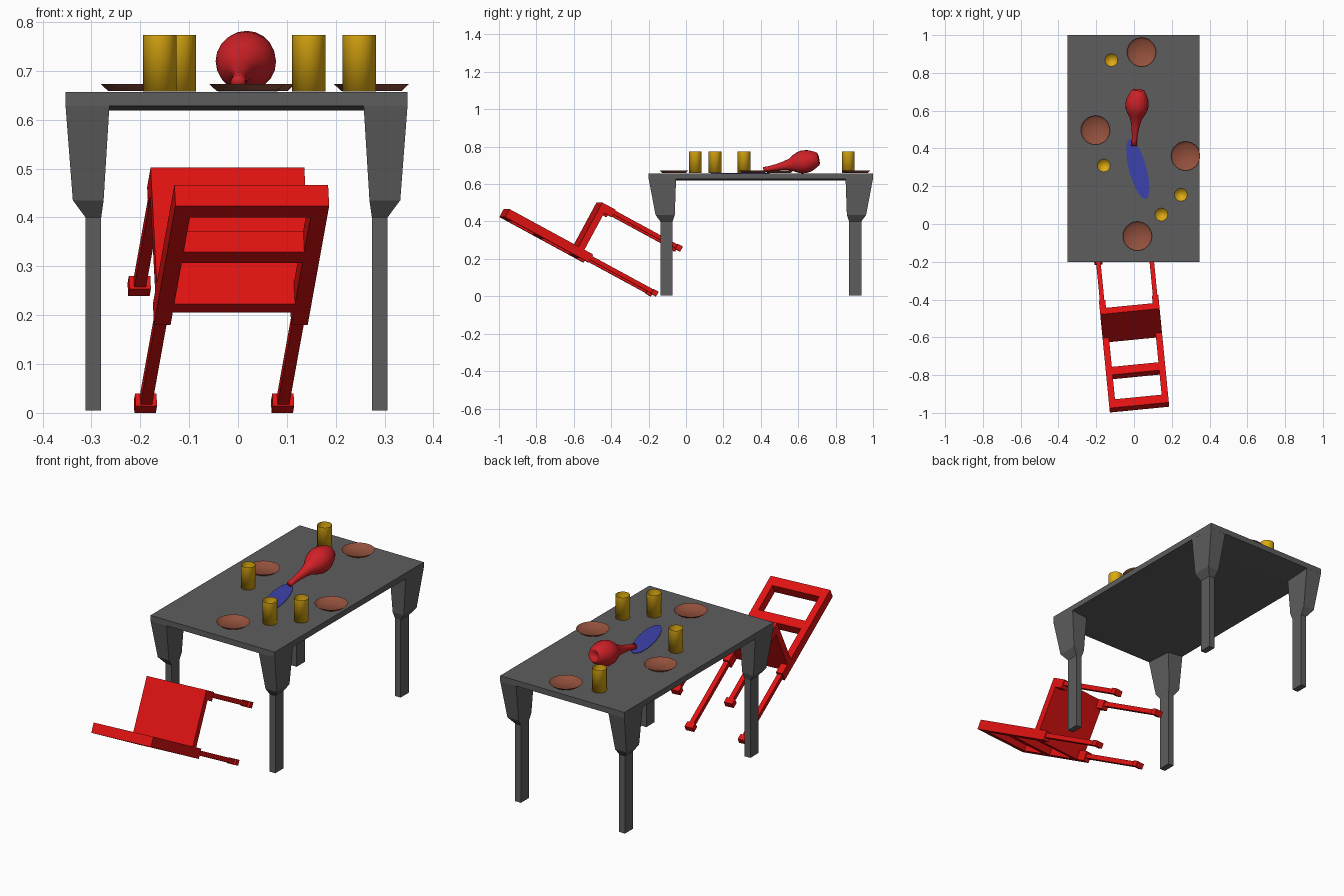
import bpy, bmesh, math
from mathutils import Matrix, Vector

if "Cube" in bpy.data.objects:
    bpy.data.objects.remove(bpy.data.objects["Cube"])


def material(name, rgb):
    m = bpy.data.materials.new(name)
    m.diffuse_color = (*rgb, 1)
    m.use_nodes = True
    m.node_tree.nodes["Principled BSDF"].inputs["Base Color"].default_value = m.diffuse_color
    return m


GREY = material("dark grey", (0.11, 0.11, 0.11))
RED = material("chair red", (0.75, 0.006, 0.006))
VASE = material("vase red", (0.62, 0.015, 0.02))
YELLOW = material("amber yellow", (0.72, 0.40, 0.006))
BROWN = material("clay brown", (0.29, 0.08, 0.045))
BLUE = material("water blue", (0.045, 0.055, 0.42))


def finish(name, bm, mat, matrix=Matrix(), smooth=False):
    bmesh.ops.recalc_face_normals(bm, faces=bm.faces)
    me = bpy.data.meshes.new(name)
    for f in bm.faces:
        f.smooth = smooth
    bm.to_mesh(me)
    bm.free()
    me.materials.append(mat)
    ob = bpy.data.objects.new(name, me)
    ob.matrix_world = matrix
    bpy.context.collection.objects.link(ob)
    return ob


def loft(name, rings, mat, matrix=Matrix(), cap=(True, True), smooth=False):
    """Skin a list of equal-length point rings."""
    bm = bmesh.new()
    vs = [[bm.verts.new(p) for p in r] for r in rings]
    n = len(vs[0])
    for a, b in zip(vs, vs[1:]):
        for i in range(n):
            j = (i + 1) % n
            bm.faces.new((a[i], a[j], b[j], b[i]))
    if cap[0]:
        bm.faces.new(vs[0][::-1])
    if cap[1]:
        bm.faces.new(vs[-1])
    return finish(name, bm, mat, matrix, smooth)


def rect(x0, x1, y0, y1, z):
    return [(x0, y0, z), (x1, y0, z), (x1, y1, z), (x0, y1, z)]


def box(name, x, y, z, mat, matrix=Matrix()):
    return loft(name, [rect(*x, *y, z[0]), rect(*x, *y, z[1])], mat, matrix)


def circle(r, z, n):
    return [(r * math.cos(2 * math.pi * i / n), r * math.sin(2 * math.pi * i / n), z)
            for i in range(n)]


TOP = 0.657

# Table: slab with a slightly dropped underside, four stepped legs
table = Matrix.Translation((-0.003, 0.4, 0))
loft("table_top", [rect(-.26, .26, -.453, .453, .619), rect(-.35, .35, -.6, .6, .628),
                   rect(-.35, .35, -.6, .6, TOP)], GREY, table)
LEG = [(.005, .277, .309, .472, .537), (.40, .277, .309, .472, .537),
       (.435, .272, .335, .460, .563), (.63, .260, .350, .453, .600)]
for sx in (-1, 1):
    for sy in (-1, 1):
        loft("table_leg", [rect(sx * a, sx * b, sy * c, sy * d, z) for z, a, b, c, d in LEG],
             GREY, table)

# Drinking glasses: open cups
for x, y in ((-.12, .868), (-.16, .31), (.248, .155), (.145, .05)):
    loft("glass", [circle(.034, 0.001, 20), circle(.034, .116, 20)], YELLOW,
         Matrix.Translation((x, y, TOP)), (True, False), True)

# Plates: shallow flared dishes
for x, y in ((.04, .91), (-.204, .497), (.273, .36), (.018, -.064)):
    loft("plate", [circle(.062, 0.002, 28), circle(.077, .016, 28)], BROWN,
         Matrix.Translation((x, y, TOP)), (True, False), True)

# Vase lying on its side, neck towards the front
tip, base = Vector((0, .415, .676)), Vector((.022, .71, .735))
axis = base - tip
profile = [(0, .015), (.03, .014), (.07, .017), (.11, .023), (.145, .032), (.17, .047),
           (.195, .058), (.22, .062), (.25, .058), (.28, .045), (.298, .034),
           (.302, .026), (.288, .016)]
loft("vase", [circle(r, t, 20) for t, r in profile], VASE,
     Matrix.Translation(tip) @ axis.to_track_quat('Z', 'Y').to_matrix().to_4x4(),
     smooth=True)

# Spilled water
loft("spill", [[(x * .046, y * .163, z) for x, y, z in circle(1, h, 32)] for h in (0.0005, .003)],
     BLUE, Matrix.Translation((.02, .29, TOP)) @ Matrix.Rotation(math.radians(15), 4, 'Z'))

# Chair: built upright (x width, y forward, z up), then tipped back
chair = (Matrix.Translation((-.067, 0, 0)) @ Matrix.Rotation(math.radians(5.6), 4, 'Z')
         @ Matrix.Rotation(math.radians(90 - 28.4), 4, 'X'))
W = .158
BACK = (-.097, -.048)
box("seat", (-W, W), (-.097, .22), (.612, .648), RED, chair)
box("back_top_rail", (-W, W), BACK, (1.02, 1.07), RED, chair)
box("back_middle_rail", (-W + .03, W - .03), BACK, (.824, .872), RED, chair)
for s in (-1, 1):
    def span(h):
        return (s * .141 - h, s * .141 + h)
    box("back_post", span(.017), BACK, (.558, 1.03), RED, chair)
    box("rear_leg", span(.012), (-.081, -.058), (.17, .57), RED, chair)
    box("rear_foot", span(.022), (-.084, -.056), (.155, .186), RED, chair)
    box("front_leg_block", span(.017), (.175, .22), (.565, .62), RED, chair)
    box("front_leg", span(.012), (.192, .215), (.17, .57), RED, chair)
    box("front_foot", span(.022), (.188, .218), (.155, .186), RED, chair)
